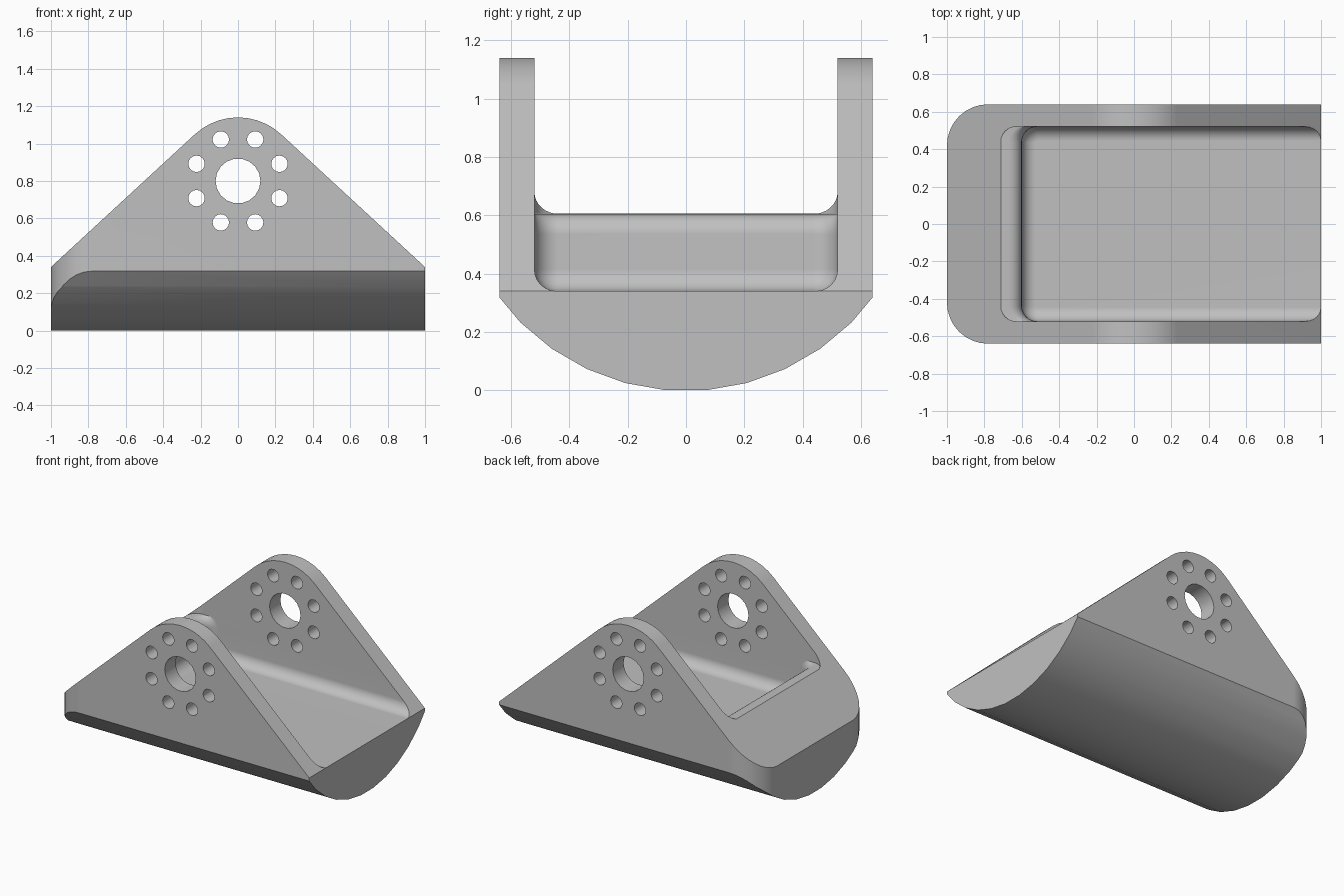
import bpy, bmesh
from math import sin, cos, pi, radians

cube = bpy.data.objects.get("Cube")
if cube:
    bpy.data.objects.remove(cube, do_unlink=True)


def loft(name, rings):
    """Closed solid skinned through rings that have equal point counts."""
    bm = bmesh.new()
    loops = [[bm.verts.new(p) for p in ring] for ring in rings]
    n = len(loops[0])
    for a, b in zip(loops, loops[1:]):
        for i in range(n):
            j = (i + 1) % n
            bm.faces.new((a[i], a[j], b[j], b[i]))
    bm.faces.new(loops[0])
    bm.faces.new(loops[-1])
    bmesh.ops.recalc_face_normals(bm, faces=bm.faces)
    mesh = bpy.data.meshes.new(name)
    bm.to_mesh(mesh)
    bm.free()
    obj = bpy.data.objects.new(name, mesh)
    bpy.context.collection.objects.link(obj)
    return obj


def arc(cx, cy, r, start, end, steps):
    angles = [radians(start + (end - start) * i / steps) for i in range(steps + 1)]
    return [(cx + r * cos(a), cy + r * sin(a)) for a in angles]


def plan(x0, x1, half, r):
    """Plan outline with rounded corners at the low-x end."""
    return ([(x1, -half), (x1, half)]
            + arc(x0 + r, half - r, r, 90, 180, 8)
            + arc(x0 + r, r - half, r, 180, 270, 8))


def cut(target, cutter, operation):
    mod = target.modifiers.new("cut", "BOOLEAN")
    mod.operation, mod.solver, mod.object = operation, "EXACT", cutter
    bpy.context.view_layer.update()
    graph = bpy.context.evaluated_depsgraph_get()
    mesh = bpy.data.meshes.new_from_object(target.evaluated_get(graph))
    target.modifiers.clear()
    target.data = mesh
    bpy.data.objects.remove(cutter, do_unlink=True)


# Triangular body with a rounded peak
PIVOT = 0.8
side = [(-1, -0.1), (1, -0.1), (1, 0.34)] + arc(0, PIVOT, 0.34, 47.3, 132.7, 10) + [(-1, 0.34)]
bracket = loft("bracket_body", [[(x, y, z) for x, z in side] for y in (-0.7, 0.7)])

# Curved underside
belly = arc(0, PIVOT, 0.803, 215, 325, 11) + [(0.8, 1.3), (-0.8, 1.3)]
cut(bracket, loft("belly_cutter", [[(x, y, z) for y, z in belly] for x in (-1.2, 1.2)]), "INTERSECT")

# Rounded corners at one end
outline = plan(-1, 1, 0.64, 0.22)
cut(bracket, loft("plan_cutter", [[(x, y, z) for x, y in outline] for z in (-0.2, 1.4)]), "INTERSECT")

# Channel between the side plates: floor fillet, end wall, rounded lip, open top
levels = []
for i in range(7):
    t = i / 6 * pi / 2
    inset = 0.075 * (1 - sin(t))
    levels.append((0.34 + 0.075 * (1 - cos(t)), -0.6 + inset, 0.52 - inset, 0.082 - inset))
for i in range(7):
    t = i / 6 * pi / 2
    levels.append((0.535 + 0.07 * sin(t), -0.67 + 0.07 * cos(t), 0.52, 0.082))
levels += [(0.606, -0.713, 0.52, 0.082), (1.3, -0.713, 0.52, 0.082)]
rings = [[(x, y, z) for x, y in plan(x0, 1.2, half, r)] for z, x0, half, r in levels]
cut(bracket, loft("channel_cutter", rings), "DIFFERENCE")

# Pivot hole and ring of bolt holes through both plates
holes = [(0, PIVOT, 0.12, 18)]
holes += [(x, z, 0.044, 16) for x, z in arc(0, PIVOT, 0.24, 22.5, 337.5, 7)]
for cx, cz, r, n in holes:
    circle = arc(cx, cz, r, 0, 360, n)[:-1]
    cut(bracket, loft("hole_cutter", [[(x, y, z) for x, z in circle] for y in (-1, 1)]), "DIFFERENCE")

# Plain grey metal
grey = bpy.data.materials.new("light_grey")
grey.use_nodes = True
color = (0.53, 0.53, 0.53, 1)
grey.diffuse_color = color
grey.node_tree.nodes["Principled BSDF"].inputs["Base Color"].default_value = color
bracket.data.materials.clear()
bracket.data.materials.append(grey)

# Smooth shading with crisp edges
bpy.ops.object.select_all(action="DESELECT")
bracket.select_set(True)
bpy.context.view_layer.objects.active = bracket
bpy.ops.object.shade_smooth_by_angle(angle=radians(30))
weighted = bracket.modifiers.new("even_normals", "WEIGHTED_NORMAL")
weighted.keep_sharp = True
